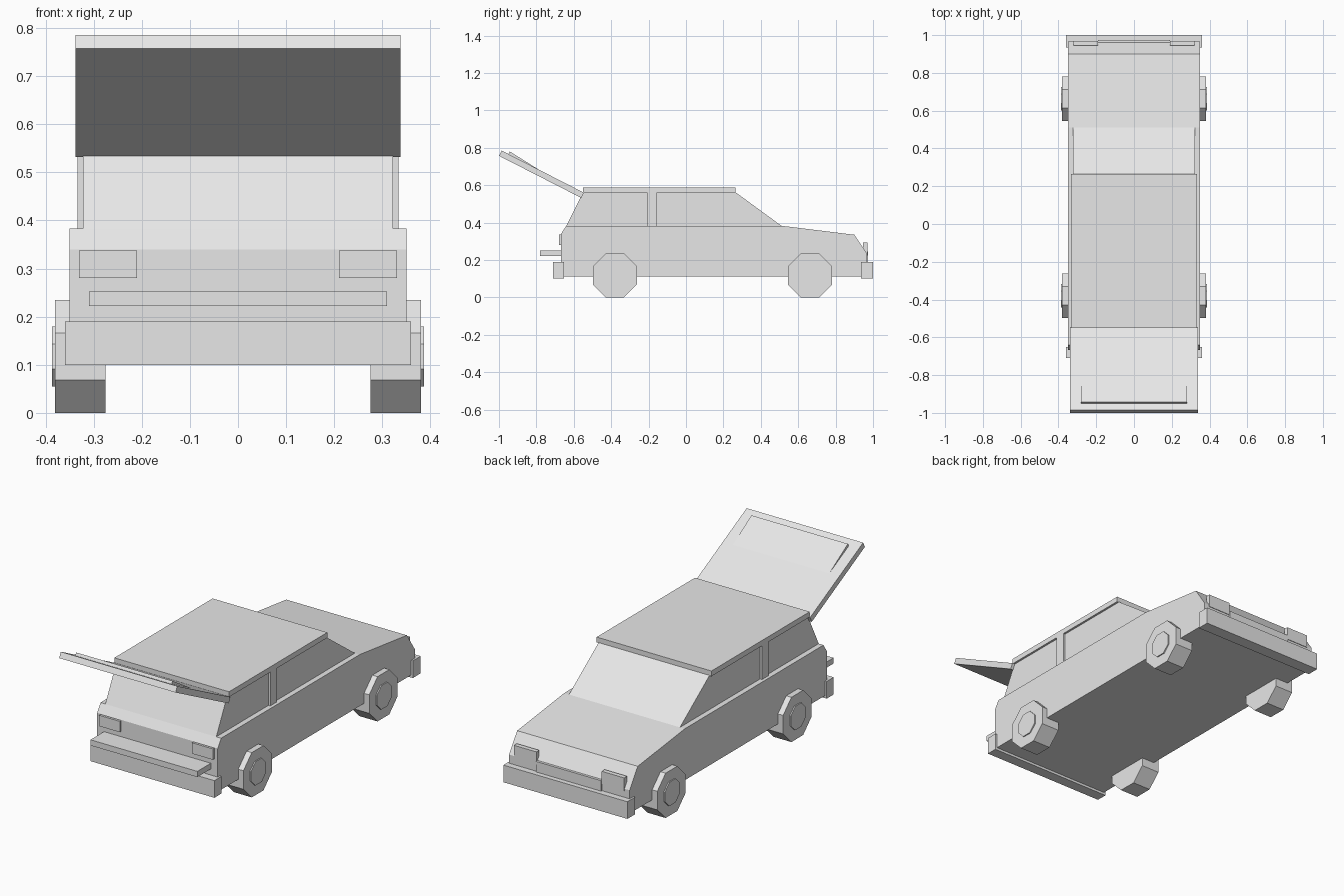
import bpy
import bmesh
import math

old = bpy.data.objects.get("Cube")
if old:
    bpy.data.objects.remove(old, do_unlink=True)

grey = bpy.data.materials.new("plain_grey")
grey.use_nodes = True
COLOUR = (0.8, 0.8, 0.8, 1)
grey.diffuse_color = COLOUR
grey.node_tree.nodes["Principled BSDF"].inputs["Base Color"].default_value = COLOUR


def prism(name, x0, x1, profile):
    """Extrude a side profile of (y, z) points from x0 to x1."""
    bm = bmesh.new()
    base = bm.faces.new([bm.verts.new((x0, y, z)) for y, z in profile])
    grown = bmesh.ops.extrude_face_region(bm, geom=[base])["geom"]
    verts = [g for g in grown if isinstance(g, bmesh.types.BMVert)]
    bmesh.ops.translate(bm, verts=verts, vec=(x1 - x0, 0, 0))
    bmesh.ops.recalc_face_normals(bm, faces=bm.faces[:])
    mesh = bpy.data.meshes.new(name)
    bm.to_mesh(mesh)
    bm.free()
    mesh.materials.append(grey)
    obj = bpy.data.objects.new(name, mesh)
    bpy.context.collection.objects.link(obj)
    return obj


def box(name, x0, x1, y0, y1, z0, z1):
    return prism(name, x0, x1, [(y0, z0), (y1, z0), (y1, z1), (y0, z1)])


def octagon(y, z, apothem):
    """Eight points with flat sides at top, bottom, front and back."""
    r = apothem / math.cos(math.pi / 8)
    angles = [math.pi / 8 + i * math.pi / 4 for i in range(8)]
    return [(y + r * math.cos(a), z + r * math.sin(a)) for a in angles]


# Shell: lower body, cabin and roof
prism("lower_body", -0.35, 0.35, [
    (-0.668, 0.113), (-0.668, 0.34), (-0.64, 0.383), (0.51, 0.383),
    (0.90, 0.335), (0.967, 0.235), (0.967, 0.113)])
prism("cabin", -0.322, 0.322, [
    (-0.64, 0.383), (-0.55, 0.562), (0.265, 0.562), (0.51, 0.383)])
box("roof", -0.333, 0.333, -0.55, 0.265, 0.56, 0.588)

# Raised tailgate with its slightly proud window
prism("tailgate", -0.338, 0.338, [
    (-0.56, 0.532), (-1.0, 0.757), (-0.986, 0.785), (-0.546, 0.56)])
prism("tailgate_window", -0.28, 0.28, [
    (-0.942, 0.78), (-0.952, 0.762), (-0.76, 0.655), (-0.75, 0.66)])

# Bumpers, rear shelf and nose grille
box("rear_bumper", -0.36, 0.36, -0.71, -0.652, 0.10, 0.19)
box("nose_bumper", -0.36, 0.36, 0.935, 1.0, 0.10, 0.19)
box("rear_shelf", -0.31, 0.31, -0.78, -0.66, 0.222, 0.252)
box("grille", -0.19, 0.19, 0.95, 0.974, 0.18, 0.245)

# Parts repeated on both sides
for side, s in (("left", 1), ("right", -1)):
    box(f"{side}_pillar", s * 0.30, s * 0.333, -0.208, -0.155, 0.38, 0.562)
    box(f"{side}_tail_lamp", s * 0.21, s * 0.33, -0.68, -0.65, 0.28, 0.337)
    box(f"{side}_head_lamp", s * 0.19, s * 0.32, 0.946, 0.97, 0.225, 0.293)
    for end, y in (("tail", -0.38), ("nose", 0.663)):
        prism(f"{side}_{end}_wheel", s * 0.275, s * 0.38, octagon(y, 0.1175, 0.1175))
        prism(f"{side}_{end}_hub", s * 0.37, s * 0.386, octagon(y, 0.1175, 0.0625))
